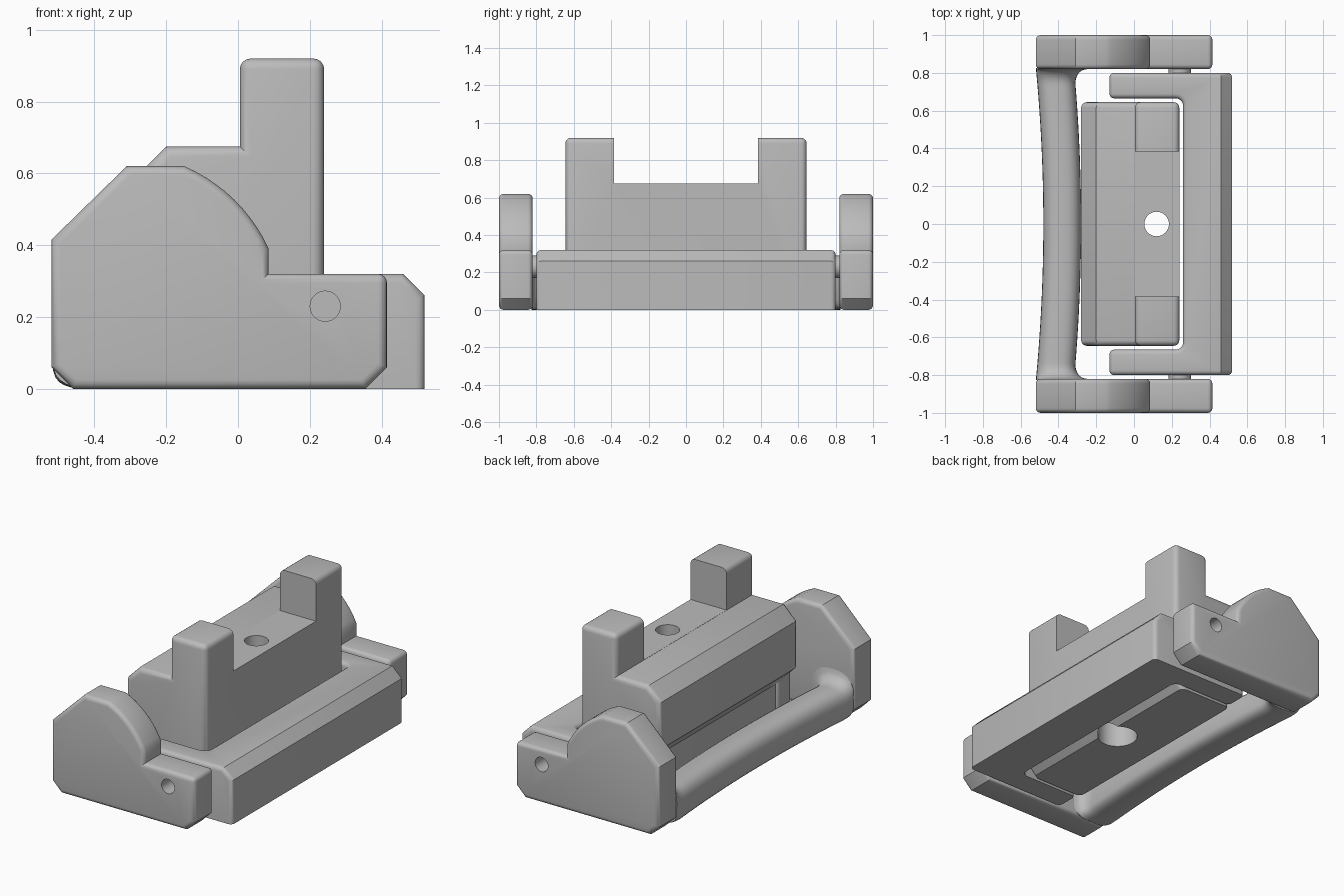
import bpy, bmesh
from math import cos, sin, pi, radians, sqrt, copysign
from mathutils import Matrix

cube = bpy.data.objects.get("Cube")
if cube:
    bpy.data.objects.remove(cube, do_unlink=True)

grey = bpy.data.materials.new("plain_grey")
grey.use_nodes = True
GREY = (0.5, 0.5, 0.5, 1)
grey.diffuse_color = GREY
grey.node_tree.nodes["Principled BSDF"].inputs["Base Color"].default_value = GREY


def finish(bm, name):
    bmesh.ops.recalc_face_normals(bm, faces=bm.faces[:])
    mesh = bpy.data.meshes.new(name)
    bm.to_mesh(mesh)
    bm.free()
    mesh.materials.append(grey)
    obj = bpy.data.objects.new(name, mesh)
    bpy.context.collection.objects.link(obj)
    return obj


def prism(points, axis, a, b):
    """Extrude a profile from a to b along y (x,z profile) or z (x,y profile)."""
    bm = bmesh.new()
    place = (lambda p: (p[0], a, p[1])) if axis == "y" else (lambda p: (p[0], p[1], a))
    face = bm.faces.new([bm.verts.new(place(p)) for p in points])
    new = bmesh.ops.extrude_face_region(bm, geom=[face])["geom"]
    shift = (0, b - a, 0) if axis == "y" else (0, 0, b - a)
    bmesh.ops.translate(bm, vec=shift, verts=[v for v in new if isinstance(v, bmesh.types.BMVert)])
    bmesh.ops.recalc_face_normals(bm, faces=bm.faces[:])
    return bm


def round_edges(bm, width, rule, segments=4):
    """Round the sharp convex edges that pass the rule."""
    edges = [e for e in bm.edges
             if e.is_convex and e.calc_face_angle() > radians(50) and rule(e)]
    bmesh.ops.bevel(bm, geom=edges, offset=width, offset_type="OFFSET",
                    segments=segments, profile=0.5, affect="EDGES", clamp_overlap=True)


def above_ground(e):
    return any(v.co.z > 0.01 for v in e.verts)


def cylinder(radius, depth, matrix):
    bm = bmesh.new()
    bmesh.ops.create_cone(bm, cap_ends=True, segments=40, radius1=radius,
                          radius2=radius, depth=depth, matrix=matrix)
    return bm


def cut(obj, bm):
    cutter = finish(bm, "cutter")
    cutter.hide_render = True
    mod = obj.modifiers.new("cut", "BOOLEAN")
    mod.operation, mod.solver, mod.object = "DIFFERENCE", "EXACT", cutter
    bpy.context.view_layer.objects.active = obj
    bpy.ops.object.modifier_apply(modifier=mod.name)
    bpy.data.objects.remove(cutter, do_unlink=True)


def smooth(obj):
    bpy.ops.object.select_all(action="DESELECT")
    obj.select_set(True)
    bpy.context.view_layer.objects.active = obj
    bpy.ops.object.shade_smooth_by_angle(angle=radians(32))


# Side plates with a curved shoulder and a pivot hole
arc = [(-0.33 + 0.457 * cos(radians(a)), 0.2 + 0.457 * sin(radians(a)))
       for a in [24.6 + 42.2 * i / 10 for i in range(11)]]
plate = [(-0.52, 0.06), (-0.46, 0), (0.355, 0), (0.415, 0.06), (0.415, 0.32),
         (0.085, 0.32)] + arc + [(-0.31, 0.62), (-0.52, 0.415)]
pivot = (0.243, 0.23)
for side, label in ((1, "back"), (-1, "front")):
    bm = prism(plate, "y", side * 0.82, side)
    round_edges(bm, 0.025, lambda e: True)
    obj = finish(bm, label + "_side_plate")
    turn = Matrix.Rotation(pi / 2, 4, "X")
    cut(obj, cylinder(0.042, 0.26, Matrix.Translation((pivot[0], side, pivot[1])) @ turn))
    smooth(obj)
    # Hinge pin bridging the gap to the bracket
    smooth(finish(cylinder(0.06, 0.08, Matrix.Translation((pivot[0], side * 0.81, pivot[1])) @ turn),
                  label + "_hinge_pin"))

# Grip bar: bowed, rounded on top, flared into the plates
bm = bmesh.new()
rings = []
STATIONS, SIDES = 60, 28
for i in range(STATIONS + 1):
    y = -0.825 * cos(pi * i / STATIONS)
    t = min(1, max(0, (abs(y) - 0.74) / 0.08))
    flare = 0.07 * (1 - sqrt(1 - t * t))
    bow = (y / 0.8) ** 2
    outer = max(-0.48 - 0.037 * bow, -0.518)
    inner = -0.28 - 0.035 * bow + flare
    height = 0.2 + flare
    ring = []
    for k in range(SIDES):
        c, s = cos(2 * pi * k / SIDES), sin(2 * pi * k / SIDES)
        x = (outer + inner) / 2 + (inner - outer) / 2 * copysign(abs(c) ** 0.75, c)
        z = height / 2 * (1 + copysign(abs(s) ** (0.8 if s > 0 else 0.4), s))
        ring.append(bm.verts.new((x, y, z)))
    rings.append(ring)
for r0, r1 in zip(rings, rings[1:]):
    for k in range(SIDES):
        n = (k + 1) % SIDES
        bm.faces.new((r0[k], r0[n], r1[n], r1[k]))
bm.faces.new(rings[0])
bm.faces.new(rings[-1])
smooth(finish(bm, "grip_bar"))

# U-shaped bracket around the block
inner_corner = [(0.22 + 0.04 * sin(pi / 2 * i / 6), 0.625 + 0.04 * cos(pi / 2 * i / 6))
                for i in range(7)]
half = [(-0.13, 0.8), (-0.13, 0.665)] + inner_corner
outline = half + [(x, -y) for x, y in reversed(half)] + [(0.52, -0.8), (0.52, 0.8)]
bm = prism(outline, "z", 0, 0.32)
ridge = [e for e in bm.edges if all(v.co.x > 0.5 and v.co.z > 0.3 for v in e.verts)]
bmesh.ops.bevel(bm, geom=ridge, offset=0.06, offset_type="OFFSET", segments=1,
                profile=0.5, affect="EDGES")
round_edges(bm, 0.025, above_ground)
smooth(finish(bm, "bracket"))

# Central block: full-length profile with the gap between the two posts cut out
profile = [(-0.15, 0), (0.19, 0), (0.24, 0.05), (0.24, 0.92), (0.005, 0.92), (0.005, 0.675),
           (-0.2, 0.675), (-0.28, 0.595), (-0.28, 0.32), (-0.15, 0.19)]
bm = prism(profile, "y", -0.645, 0.645)
round_edges(bm, 0.03, above_ground)
block = finish(bm, "central_block")
cut(block, prism([(-0.005, 0.676), (0.3, 0.676), (0.3, 1), (-0.005, 1)], "y", -0.385, 0.385))
# Screw hole with a wide counterbore underneath
for radius, depth in ((0.065, 2), (0.11, 0.3)):
    cut(block, cylinder(radius, depth, Matrix.Translation((0.12, 0, 0))))
smooth(block)
